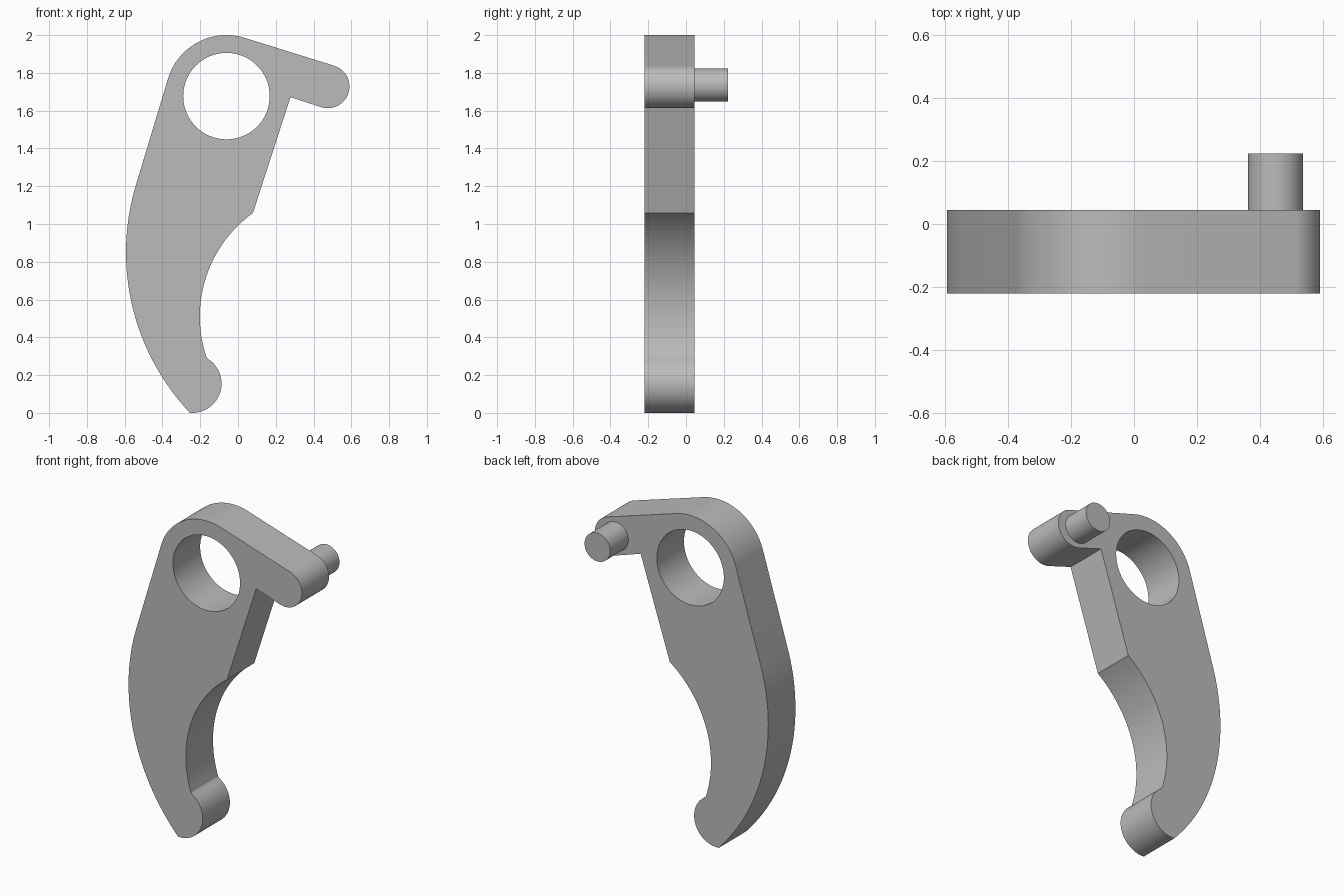
import bpy, bmesh
from math import cos, sin, pi, radians
from mathutils import Vector

if "Cube" in bpy.data.objects:
    bpy.data.objects.remove(bpy.data.objects["Cube"])

FRONT, BACK, PIN_END = -0.22, 0.045, 0.223

grey = bpy.data.materials.new("plain grey")
grey.use_nodes = True
grey.diffuse_color = (0.5, 0.5, 0.5, 1)
grey.node_tree.nodes["Principled BSDF"].inputs["Base Color"].default_value = (0.5, 0.5, 0.5, 1)


def arc(cx, cz, r, start, end, steps=32):
    """Points along an arc in the x-z plane, angles in degrees."""
    angles = [radians(start + (end - start) * i / steps) for i in range(steps + 1)]
    return [(cx + r * cos(a), cz + r * sin(a)) for a in angles]


def extruded(name, loops, y0, y1):
    """Solid from closed outlines (first is outer, others are holes)."""
    bm = bmesh.new()
    edges = []
    for loop in loops:
        verts = [bm.verts.new((x, y0, z)) for x, z in loop]
        edges += [bm.edges.new((v, verts[i - 1])) for i, v in enumerate(verts)]
    bmesh.ops.triangle_fill(bm, edges=edges, use_beauty=True, normal=Vector((0, -1, 0)))
    ext = bmesh.ops.extrude_face_region(bm, geom=bm.faces[:], use_keep_orig=True)
    moved = [g for g in ext["geom"] if isinstance(g, bmesh.types.BMVert)]
    bmesh.ops.translate(bm, verts=moved, vec=(0, y1 - y0, 0))
    bmesh.ops.recalc_face_normals(bm, faces=bm.faces[:])
    mesh = bpy.data.meshes.new(name)
    bm.to_mesh(mesh)
    bm.free()
    mesh.materials.append(grey)
    obj = bpy.data.objects.new(name, mesh)
    bpy.context.collection.objects.link(obj)
    bpy.ops.object.select_all(action="DESELECT")
    obj.select_set(True)
    bpy.context.view_layer.objects.active = obj
    bpy.ops.object.shade_smooth_by_angle(angle=radians(25))
    return obj


# Hooked lever outline: hub, arm end, inner corner, inner curve, tip, outer curve
outline = (
    arc(-0.061, 1.677, 0.323, 163.1, 72.8)
    + arc(0.475, 1.728, 0.115, 72.8, -107.2)
    + [(0.278, 1.672)]
    + arc(0.473, 0.51, 0.675, 125.7, 198.6)
    + arc(-0.242, 0.155, 0.155, 61.6, -95)[1:]
    + arc(0.643, 0.85, 1.236, 223.3, 163.1)[1:]
)
hub_hole = arc(-0.061, 1.677, 0.229, 0, 360, 64)[:-1]
extruded("lever_plate", [outline, hub_hole], FRONT, BACK)

# Round pin on the back of the arm
extruded("arm_pin", [arc(0.449, 1.735, 0.0875, 0, 360, 48)[:-1]], BACK - 0.005, PIN_END)
